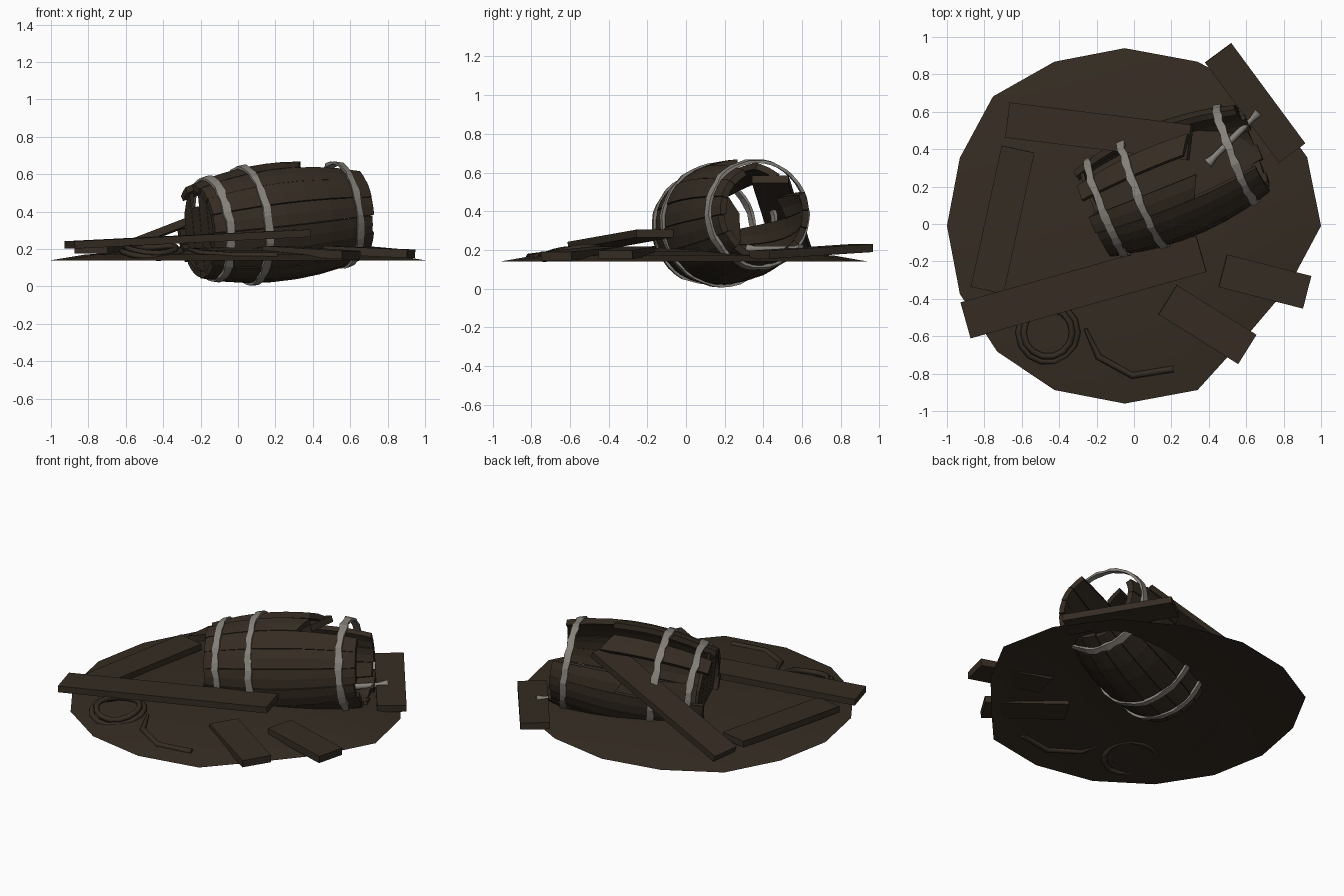
import bpy, bmesh, math, random
from mathutils import Matrix, Vector

if "Cube" in bpy.data.objects:
    bpy.data.objects.remove(bpy.data.objects["Cube"])

random.seed(4)

def material(name, col):
    m = bpy.data.materials.new(name)
    m.diffuse_color = (*col, 1)
    m.use_nodes = True
    m.node_tree.nodes["Principled BSDF"].inputs["Base Color"].default_value = m.diffuse_color
    return m

WOOD = material("dark_wood", (0.036, 0.0255, 0.0165))
IRON = material("grey_iron", (0.24, 0.22, 0.195))

def finish(name, bm, mat, matrix=None):
    bmesh.ops.recalc_face_normals(bm, faces=bm.faces)
    me = bpy.data.meshes.new(name)
    bm.to_mesh(me)
    bm.free()
    me.materials.append(mat)
    ob = bpy.data.objects.new(name, me)
    bpy.context.collection.objects.link(ob)
    if matrix:
        ob.matrix_world = matrix
    return ob

def sweep_sections(bm, sections, closed=False):
    """Join equal rings of points into a solid (or a closed loop)."""
    rings = [[bm.verts.new(p) for p in s] for s in sections]
    n = len(rings[0])
    for i in range(len(rings) if closed else len(rings) - 1):
        a, b = rings[i], rings[(i + 1) % len(rings)]
        for j in range(n):
            k = (j + 1) % n
            bm.faces.new((a[j], a[k], b[k], b[j]))
    if not closed:
        bm.faces.new(rings[0])
        bm.faces.new(rings[-1])

def plank(name, start, end, width, thick):
    a, b = Vector(start), Vector(end)
    x = (b - a).normalized()
    y = Vector((0, 0, 1)).cross(x).normalized()
    z = x.cross(y)
    rot = Matrix((x, y, z)).transposed().to_4x4()
    bm = bmesh.new()
    bmesh.ops.create_cube(bm, size=1, matrix=Matrix.Diagonal(((b - a).length, width, thick, 1)))
    finish(name, bm, WOOD, Matrix.Translation((a + b) / 2) @ rot)

def rod(name, pts, radii, depth, mat, closed=False):
    cu = bpy.data.curves.new(name, 'CURVE')
    cu.dimensions = '3D'
    cu.bevel_depth = depth
    cu.bevel_resolution = 1
    cu.use_fill_caps = True
    sp = cu.splines.new('POLY')
    sp.points.add(len(pts) - 1)
    for p, co, r in zip(sp.points, pts, radii):
        p.co = (*co, 1)
        p.radius = r
    sp.use_cyclic_u = closed
    cu.materials.append(mat)
    ob = bpy.data.objects.new(name, cu)
    bpy.context.collection.objects.link(ob)
    bpy.ops.object.select_all(action='DESELECT')
    ob.select_set(True)
    bpy.context.view_layer.objects.active = ob
    bpy.ops.object.convert(target='MESH')

# Low open mound of earth, 16 sided, with a worn rim
RIM = {1: 1.01, 2: 1.02, 6: 1.03, 14: 0.88, 15: 0.9}
bm = bmesh.new()
loops = []
for r, z in ((1.0, 0.14), (0.82, 0.17), (0.5, 0.195)):
    ring = []
    for i in range(16):
        a = i * math.tau / 16
        q = r * RIM.get(i, 1)
        ring.append(bm.verts.new((q * (math.cos(a) - 0.05 * math.sin(a) ** 2), q * 0.95 * math.sin(a) - 0.01, z)))
    loops.append(ring)
for a, b in zip(loops, loops[1:]):
    for i in range(16):
        j = (i + 1) % 16
        bm.faces.new((a[i], a[j], b[j], b[i]))
top = bm.verts.new((0, 0, 0.215))
for i in range(16):
    bm.faces.new((loops[-1][i], loops[-1][(i + 1) % 16], top))
mound = finish("earth_mound", bm, WOOD)
for f in mound.data.polygons:
    f.use_smooth = True
if mound.data.polygons[0].normal.z < 0:
    mound.data.flip_normals()

# Barrel frame: local x is the axis, angle 0 is up, positive to the back
BARREL = (Matrix.Translation((0.2, 0.23, 0.345)) @ Matrix.Rotation(math.radians(22), 4, 'Z')
          @ Matrix.Rotation(math.radians(-6), 4, 'Y'))

def radius(u):
    return 0.252 + 0.066 * (1 - (u / 0.46) ** 2)

def pt(u, ang, r):
    return (u, r * math.sin(ang), r * math.cos(ang))

# Staves: some missing, some broken short with slanted ends
COUNT = 16
missing = {1, 3}
broken = {0: (-0.46, 0.14), 2: (-0.46, 0.17), 4: (0.03, 0.47)}
for k in range(COUNT):
    if k in missing:
        continue
    ang = math.radians(-14 + k * 360 / COUNT)
    u0, u1 = broken.get(k, (-0.46 + random.uniform(-.012, .012), 0.47 + random.uniform(-.015, .015)))
    half = math.pi / COUNT * 0.97
    lift = random.uniform(-0.004, 0.003)
    sections = []
    for i in range(8):
        t = i / 7
        sec = []
        for side, deep in ((-1, 0), (0, 0), (1, 0), (1, 1), (0, 1), (-1, 1)):
            u = u0 + (u1 - u0) * t
            if k in broken and ((i == 7 and k != 4) or (i == 0 and k == 4)):
                u += side * 0.03
            sec.append(pt(u, ang + side * half, radius(u) + lift - 0.035 * deep))
        sections.append(sec)
    bm = bmesh.new()
    sweep_sections(bm, sections)
    finish(f"barrel_stave_{k}", bm, WOOD, BARREL)

# Worn iron hoops with uneven edges
for n, uc in enumerate((-0.375, -0.165, 0.38)):
    sections = []
    for i in range(40):
        a = i * math.tau / 40
        w0, w1 = (0.02 + random.uniform(-.006, .006) for _ in range(2))
        r = random.uniform(-0.003, 0.004)
        lo, hi = uc - w0, uc + w1
        sections.append([pt(lo, a, radius(lo) + .011 + r), pt(hi, a, radius(hi) + .011 + r),
                         pt(hi, a, radius(hi) - .004), pt(lo, a, radius(lo) - .004)])
    bm = bmesh.new()
    sweep_sections(bm, sections, closed=True)
    finish(f"barrel_hoop_{n}", bm, IRON, BARREL)

# Boards of the left barrel head, one broken short
for n, (v, high) in enumerate(((-0.165, 1), (-0.055, 1), (0.055, 0.55), (0.165, 1))):
    sections = []
    for y in (v - 0.053, v, v + 0.053):
        c = math.sqrt(0.235 ** 2 - y * y)
        sections.append([(-0.43, y, -c), (-0.41, y, -c), (-0.41, y, c * high), (-0.43, y, c * high)])
    bm = bmesh.new()
    sweep_sections(bm, sections)
    finish(f"barrel_head_board_{n}", bm, WOOD, BARREL)

# Loose planks
plank("leaning_plank", (-0.67, 0.555, 0.19), (0.30, 0.435, 0.565), 0.19, 0.04)
plank("front_plank", (-0.90, -0.515, 0.222), (0.36, -0.16, 0.285), 0.2, 0.04)
plank("left_plank", (-0.785, -0.355, 0.195), (-0.62, 0.40, 0.21), 0.18, 0.04)
plank("back_plank", (0.45, 0.915, 0.21), (0.845, 0.38, 0.175), 0.175, 0.042)
plank("right_plank", (0.475, -0.25, 0.195), (0.925, -0.365, 0.175), 0.18, 0.045)
plank("short_plank", (0.18, -0.405, 0.195), (0.605, -0.67, 0.168), 0.185, 0.045)

# Coil of two rings, dipping into the mound, and a bent strip
for n, (R, z) in enumerate(((0.158, 0.18), (0.13, 0.2))):
    pts = [(-0.46 + R * math.cos(a), -0.58 + R * math.sin(a), z + 0.06 * R * math.sin(a * 2 + 1) + 0.12 * R * math.sin(a))
           for a in (i * math.tau / 14 for i in range(14))]
    rod(f"coil_ring_{n}", pts, [1] * 14, 0.017, WOOD, True)
rod("bent_strip", [(-0.26, -0.56, 0.2), (-0.19, -0.71, 0.178), (-0.01, -0.81, 0.165), (0.21, -0.775, 0.165)],
    [0.5, 1, 1, 1], 0.018, WOOD)

# Broken iron strap lying in the barrel mouth
rod("loose_iron_strap", [(0.395, 0.325, 0.205), (0.43, 0.36, 0.205), (0.53, 0.46, 0.205), (0.63, 0.56, 0.205), (0.665, 0.595, 0.205)],
    [1.5, 0.9, 1, 0.9, 1.5], 0.018, IRON)
